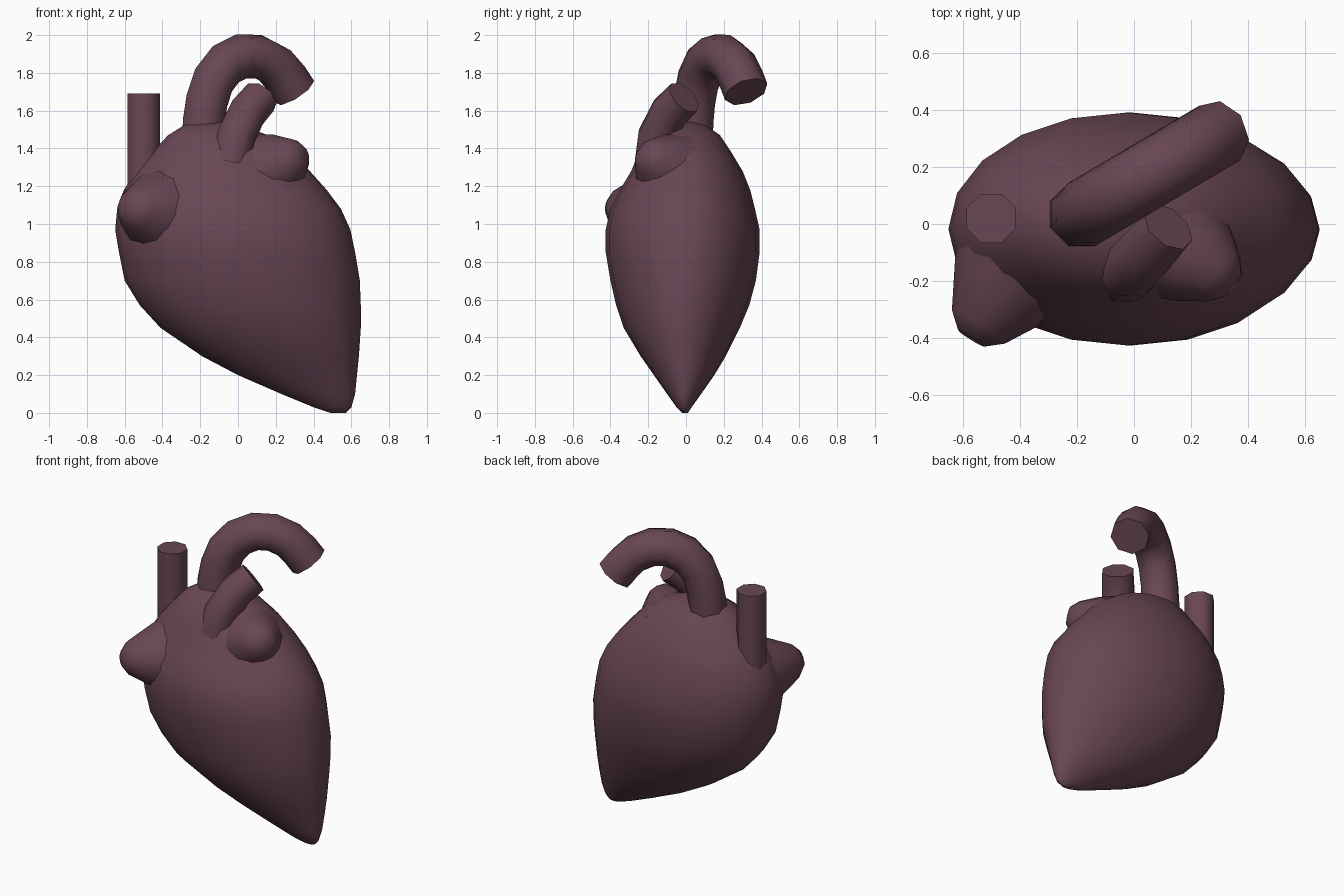
import bpy, bmesh, math
from mathutils import Vector

if "Cube" in bpy.data.objects:
    bpy.data.objects.remove(bpy.data.objects["Cube"])

mat = bpy.data.materials.new("muscle")
mat.diffuse_color = (0.14, 0.062, 0.088, 1)
mat.use_nodes = True
mat.node_tree.nodes["Principled BSDF"].inputs["Base Color"].default_value = mat.diffuse_color


def loft(name, rings):
    """Skin a list of closed rings, cap both ends, shade smooth."""
    bm = bmesh.new()
    loops = [[bm.verts.new(p) for p in ring] for ring in rings]
    n = len(loops[0])
    for a, b in zip(loops, loops[1:]):
        for i in range(n):
            j = (i + 1) % n
            bm.faces.new((a[i], a[j], b[j], b[i]))
    bm.faces.new(loops[0][::-1])
    bm.faces.new(loops[-1])
    bmesh.ops.recalc_face_normals(bm, faces=bm.faces)
    mesh = bpy.data.meshes.new(name)
    bm.to_mesh(mesh)
    bm.free()
    mesh.shade_smooth()
    mesh.set_sharp_from_angle(angle=math.radians(60))
    mesh.materials.append(mat)
    ob = bpy.data.objects.new(name, mesh)
    bpy.context.collection.objects.link(ob)
    return ob


def tube(name, path, radii, sides=8):
    """Round tube along a path with a radius per point."""
    pts = [Vector(p) for p in path]
    tans = []
    for i in range(len(pts)):
        tans.append((pts[min(i + 1, len(pts) - 1)] - pts[max(i - 1, 0)]).normalized())
    u = tans[0].orthogonal().normalized()
    rings, prev = [], tans[0]
    for p, t, r in zip(pts, tans, radii):
        u = prev.rotation_difference(t) @ u
        v = t.cross(u)
        prev = t
        angles = [math.tau * (k + 0.5) / sides for k in range(sides)]
        rings.append([p + r * (math.cos(a) * u + math.sin(a) * v) for a in angles])
    return loft(name, rings)


# heart body: z, left x, right x, front y, back y
sections = [
    (0.00, 0.49, 0.57, -0.02, 0.01),
    (0.03, 0.40, 0.60, -0.05, 0.03),
    (0.10, 0.23, 0.62, -0.10, 0.08),
    (0.20, 0.00, 0.63, -0.17, 0.15),
    (0.30, -0.19, 0.64, -0.24, 0.21),
    (0.45, -0.41, 0.65, -0.33, 0.285),
    (0.57, -0.52, 0.65, -0.37, 0.335),
    (0.70, -0.60, 0.645, -0.40, 0.37),
    (0.85, -0.63, 0.62, -0.425, 0.39),
    (0.97, -0.65, 0.595, -0.425, 0.39),
    (1.08, -0.64, 0.545, -0.40, 0.365),
    (1.18, -0.605, 0.47, -0.35, 0.34),
    (1.28, -0.54, 0.38, -0.29, 0.30),
    (1.38, -0.455, 0.29, -0.25, 0.24),
    (1.47, -0.37, 0.16, -0.19, 0.18),
    (1.52, -0.29, 0.02, -0.11, 0.11),
    (1.54, -0.24, -0.06, -0.05, 0.06),
]
rings = []
for z, x0, x1, y0, y1 in sections:
    ring = []
    for k in range(20):
        a = math.tau * k / 20
        s = math.sin(a)
        ring.append(((x0 + x1) / 2 + (x1 - x0) / 2 * math.cos(a),
                     (y0 + y1) / 2 + (y1 - y0) / 2 * s, z))
    rings.append(ring)
loft("heart_body", rings)

# ear-shaped pouches of the two upper chambers
tube("right_atrial_pouch",
     [(-0.36, -0.08, 1.05), (-0.47, -0.24, 1.07), (-0.545, -0.36, 1.085), (-0.57, -0.40, 1.09)],
     [0.30, 0.19, 0.11, 0.055], 12)
tube("left_atrial_pouch",
     [(0.10, -0.03, 1.25), (0.24, -0.14, 1.325), (0.31, -0.19, 1.355), (0.34, -0.215, 1.365)],
     [0.25, 0.16, 0.10, 0.055], 12)

# straight vein on the right
tube("upper_vein", [(-0.50, 0.02, 1.05), (-0.50, 0.02, 1.69)], [0.093, 0.093])

# arched artery lies in one tilted vertical plane
arch = [(-0.19, 1.40), (-0.18, 1.55), (-0.165, 1.65), (-0.13, 1.76), (-0.065, 1.845),
        (0.02, 1.888), (0.11, 1.885), (0.195, 1.84), (0.255, 1.77), (0.30, 1.70)]
tube("aorta", [(x, 0.035 + 0.59 * (x + 0.18), z) for x, z in arch], [0.12] * len(arch))

# short artery leaning back at the front
tube("pulmonary_artery",
     [(-0.04, -0.17, 1.32), (-0.01, -0.155, 1.46), (0.05, -0.09, 1.59), (0.12, -0.01, 1.67)],
     [0.11, 0.108, 0.105, 0.10])
